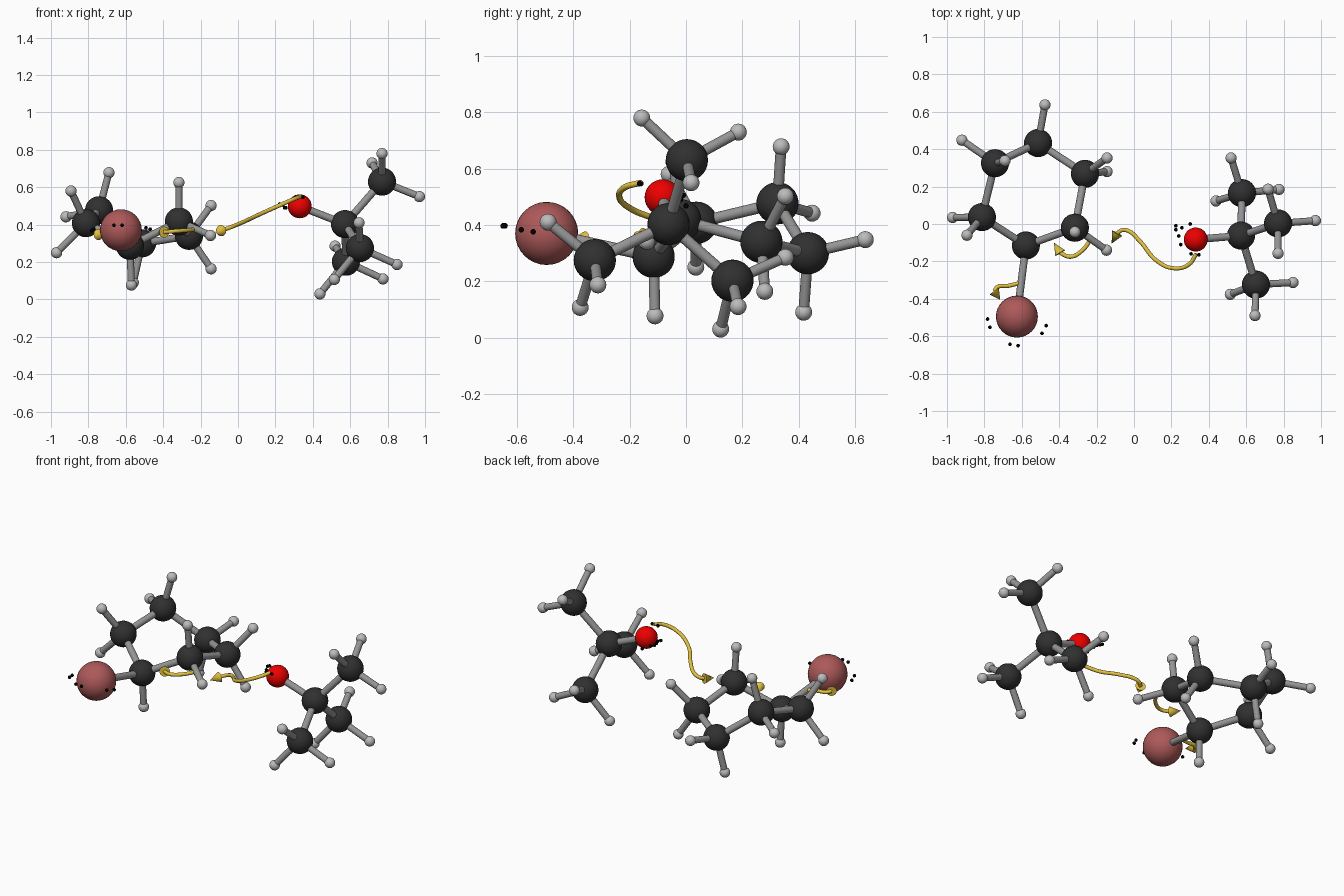
import bpy
from mathutils import Vector

if "Cube" in bpy.data.objects:
    bpy.data.objects.remove(bpy.data.objects["Cube"])


def material(name, rgb):
    m = bpy.data.materials.new(name)
    m.diffuse_color = (*rgb, 1)
    m.use_nodes = True
    m.node_tree.nodes["Principled BSDF"].inputs["Base Color"].default_value = m.diffuse_color
    return m


CARBON = material("carbon_grey", (0.03, 0.03, 0.03))
HYDRO = material("hydrogen_grey", (0.5, 0.5, 0.5))
BOND = material("bond_grey", (0.3, 0.3, 0.3))
OXY = material("oxygen_red", (0.85, 0.0, 0.0))
BROM = material("bromine_red", (0.42, 0.1, 0.1))
GOLD = material("arrow_gold", (0.75, 0.53, 0.05))
BLACK = material("electron_black", (0.0, 0.0, 0.0))


def finish(name, mat):
    ob = bpy.context.object
    ob.name = name
    ob.data.materials.append(mat)
    bpy.ops.object.shade_smooth_by_angle()
    return ob


def ball(name, p, r, mat, seg=32):
    bpy.ops.mesh.primitive_uv_sphere_add(segments=seg, ring_count=seg // 2, radius=r, location=p)
    finish(name, mat)


def rod(name, a, b, r0, r1, mat):
    a, b = Vector(a), Vector(b)
    d = b - a
    bpy.ops.mesh.primitive_cone_add(vertices=24, radius1=r0, radius2=r1, depth=d.length,
                                    location=(a + b) / 2,
                                    rotation=d.to_track_quat('Z', 'Y').to_euler())
    finish(name, mat)


def arrow(name, pts, tip):
    # curved shaft and cone head
    cu = bpy.data.curves.new(name + "_shaft", 'CURVE')
    cu.dimensions = '3D'
    cu.bevel_depth = 0.011
    cu.bevel_resolution = 3
    cu.use_fill_caps = True
    sp = cu.splines.new('BEZIER')
    sp.bezier_points.add(len(pts) - 1)
    for bp, p in zip(sp.bezier_points, pts):
        bp.co = p
        bp.handle_left_type = bp.handle_right_type = 'AUTO'
    cu.materials.append(GOLD)
    bpy.context.collection.objects.link(bpy.data.objects.new(name + "_shaft", cu))
    rod(name + "_head", pts[-1], tip, 0.03, 0.0, GOLD)


# carbon positions, each with its hydrogens
ring = [
    ((-.578, -.115, .287), [(-.57, -.11, .077)]),
    ((-.316, -.02, .417), [(-.147, -.14, .342), (-.316, -.043, .625)]),
    ((-.262, .268, .34), [(-.144, .353, .502), (-.144, .28, .164)]),
    ((-.513, .433, .30), [(-.476, .637, .348), (-.56, .418, .09)]),
    ((-.743, .325, .477), [(-.92, .448, .442), (-.69, .338, .678)]),
    ((-.813, .037, .408), [(-.97, .035, .25), (-.893, -.06, .58)]),
]
methyls = [
    ((.577, .165, .202), [(.438, .123, .03), (.519, .353, .285), (.775, .185, .11)]),
    ((.77, .003, .63), [(.97, .018, .55), (.77, -.157, .78), (.717, .186, .73)]),
    ((.652, -.324, .275), [(.515, -.376, .107), (.85, -.313, .187), (.647, -.49, .41)]),
]
center, oxygen, bromine = (.572, -.062, .403), (.33, -.083, .498), (-.626, -.495, .37)


def carbon_group(name, c, hydrogens):
    ball(name + "_carbon", c, .075, CARBON)
    for i, h in enumerate(hydrogens):
        ball(f"{name}_hydrogen_{i}", h, .03, HYDRO, 24)
        rod(f"{name}_hydrogen_bond_{i}", c, h, .019, .019, BOND)


# six-membered ring with bromine
for i, (c, hs) in enumerate(ring):
    carbon_group(f"ring_{i}", c, hs)
    rod(f"ring_bond_{i}", c, ring[(i + 1) % 6][0], .02, .02, BOND)
ball("bromine", bromine, .112, BROM)
rod("bromine_bond", ring[0][0], bromine, .02, .02, BOND)

# branched base molecule with oxygen
ball("center_carbon", center, .075, CARBON)
ball("oxygen", oxygen, .064, OXY)
rod("oxygen_bond", center, oxygen, .02, .02, BOND)
for i, (c, hs) in enumerate(methyls):
    carbon_group(f"methyl_{i}", c, hs)
    rod(f"methyl_bond_{i}", center, c, .02, .02, BOND)

# lone pair electrons
dots = [(-.783, -.508, .367), (-.77, -.552, .376), (-.663, -.643, .397), (-.62, -.65, .397),
        (-.47, -.543, .376), (-.492, -.585, .383),
        (.305, -.16, .547), (.347, -.165, .547), (.24, -.064, .505), (.25, -.11, .49),
        (.256, -.02, .49), (.30, 0, .468), (.224, -.01, .505), (.224, -.03, .51)]
for i, p in enumerate(dots):
    ball(f"electron_{i}", p, .01, BLACK, 12)

# electron-flow arrows
arrow("base_arrow", [(.333, -.16, .55), (.295, -.215, .535), (.215, -.237, .50), (.12, -.195, .457),
                     (.03, -.09, .415), (-.03, -.037, .39), (-.065, -.033, .377), (-.09, -.05, .368)],
      (-.12, -.105, .36))
arrow("middle_arrow", [(-.23, -.08, .375), (-.275, -.14, .37), (-.34, -.175, .365), (-.395, -.155, .36)],
      (-.428, -.10, .355))
arrow("leaving_arrow", [(-.61, -.315, .335), (-.67, -.33, .34), (-.73, -.337, .345), (-.747, -.36, .347)],
      (-.715, -.405, .35))
